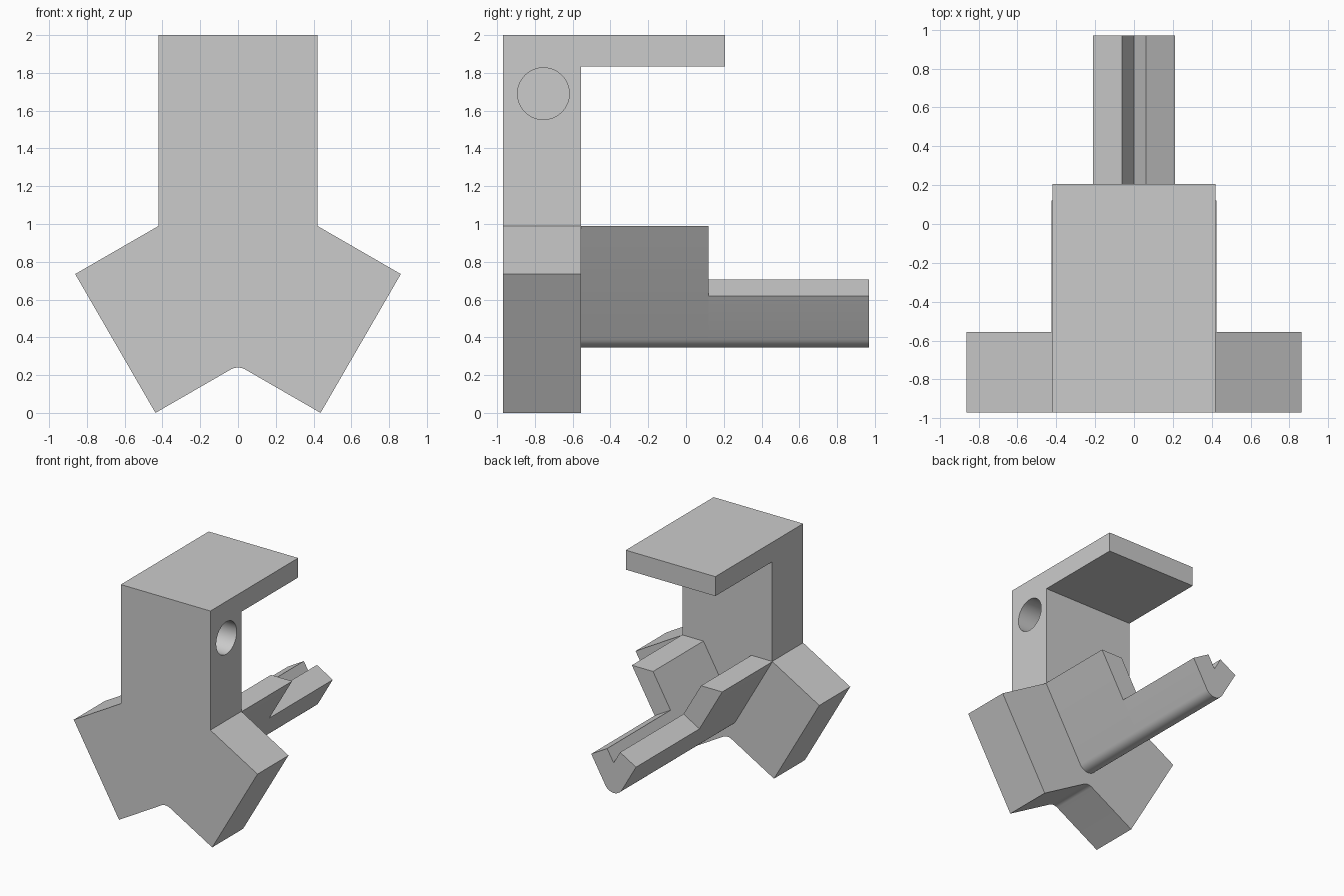
import bpy
import bmesh
import math
from mathutils import Vector

cube = bpy.data.objects.get("Cube")
if cube:
    bpy.data.objects.remove(cube, do_unlink=True)

# Single matte grey
grey = bpy.data.materials.new("light grey")
grey.use_nodes = True
colour = (0.6, 0.6, 0.6, 1)
grey.diffuse_color = colour
grey.node_tree.nodes["Principled BSDF"].inputs["Base Color"].default_value = colour

FRONT, PLATE_BACK, SHELF_BACK, BLOCK_BACK, ROD_BACK = -0.97, -0.555, 0.207, 0.12, 0.97
HALF = 0.42          # half width of the column
SHOULDER = 0.99      # height where the legs leave the column
KEEL = 0.256         # height where the outer V sides would meet
GROOVE = 0.6         # bottom of the V groove
SLOPE = math.tan(math.radians(60))


def rounded_apex(z, half_angle, radius, opens, steps=12):
    """Arc from +x to -x that rounds a V apex at x = 0; opens is 1 up, -1 down."""
    centre = z + opens * radius / math.sin(half_angle)
    sweep = math.pi / 2 - half_angle
    angles = [sweep * (1 - 2 * i / steps) for i in range(steps + 1)]
    return [(radius * math.sin(a), centre - opens * radius * math.cos(a)) for a in angles]


def prism(name, outline, y0, y1):
    """Extrude an x-z outline from y0 to y1."""
    bm = bmesh.new()
    face = bm.faces.new([bm.verts.new((x, y0, z)) for x, z in outline])
    new = bmesh.ops.extrude_face_region(bm, geom=[face])["geom"]
    verts = [v for v in new if isinstance(v, bmesh.types.BMVert)]
    bmesh.ops.translate(bm, verts=verts, vec=Vector((0, y1 - y0, 0)))
    bmesh.ops.recalc_face_normals(bm, faces=bm.faces[:])
    mesh = bpy.data.meshes.new(name)
    bm.to_mesh(mesh)
    bm.free()
    mesh.materials.append(grey)
    obj = bpy.data.objects.new(name, mesh)
    bpy.context.collection.objects.link(obj)
    return obj


def mirrored(right_side):
    """Left half of an outline, in reverse order."""
    return [(-x, z) for x, z in reversed(right_side)]


def smooth(obj):
    bpy.ops.object.select_all(action='DESELECT')
    obj.select_set(True)
    bpy.context.view_layer.objects.active = obj
    bpy.ops.object.shade_smooth_by_angle(angle=math.radians(25))


# Upright front plate with two splayed legs and a rounded notch
side = [(HALF, 2), (HALF, SHOULDER), (0.862, 0.735), (0.437, 0)]
notch = rounded_apex(0.252, math.radians(60), 0.08, -1)
plate = prism("front_plate", side + notch + mirrored(side), FRONT, PLATE_BACK)

# Top shelf
prism("top_shelf", [(HALF, 2), (HALF, 1.835), (-HALF, 1.835), (-HALF, 2)],
      PLATE_BACK, SHELF_BACK)

# V-shaped cradle and the longer, lower rail behind it
keel = rounded_apex(KEEL, math.radians(30), 0.089, 1)
for name, outer_x, inner_x, y0, y1 in (
        ("v_cradle", (SHOULDER - KEEL) / SLOPE, (SHOULDER - GROOVE) / SLOPE, PLATE_BACK, BLOCK_BACK),
        ("v_rail", 0.21, 0.061, BLOCK_BACK, ROD_BACK)):
    arm = [(inner_x, GROOVE + inner_x * SLOPE), (outer_x, KEEL + outer_x * SLOPE)]
    smooth(prism(name, [(0, GROOVE)] + arm + keel + mirrored(arm), y0, y1))

# Blind round hole in the left side of the plate
bpy.ops.mesh.primitive_cylinder_add(vertices=64, radius=0.137, depth=0.9,
                                    location=(HALF, -0.755, 1.69),
                                    rotation=(0, math.pi / 2, 0))
cutter = bpy.context.object
cutter.name = "hole_cutter"
cutter.hide_render = True
cutter.data.materials.append(grey)
cut = plate.modifiers.new("hole", 'BOOLEAN')
cut.operation = 'DIFFERENCE'
cut.solver = 'EXACT'
cut.object = cutter
bpy.context.view_layer.objects.active = plate
bpy.ops.object.modifier_apply(modifier=cut.name)
bpy.data.objects.remove(cutter, do_unlink=True)
smooth(plate)
